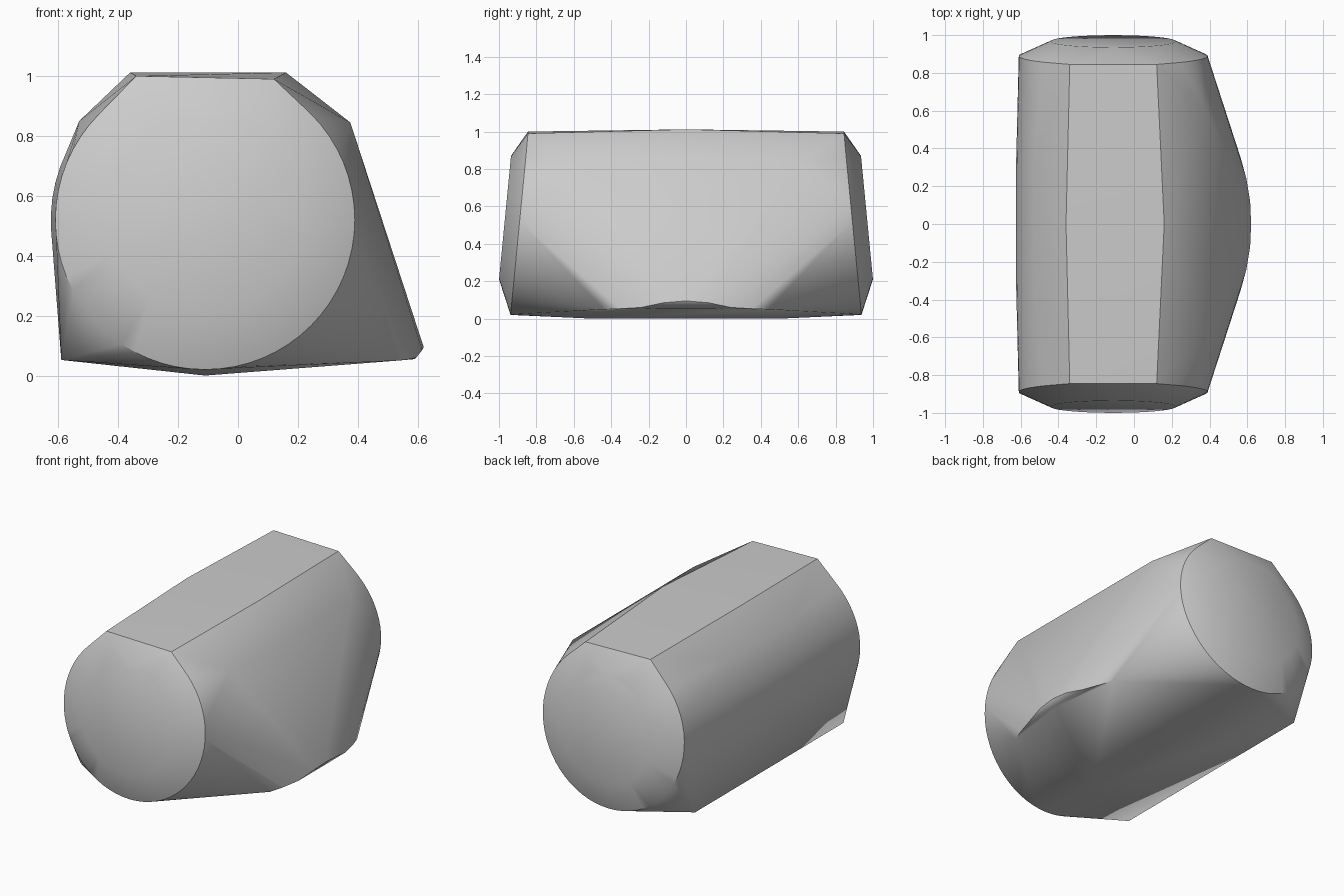
import bpy, bmesh
from math import cos, sin, radians

if "Cube" in bpy.data.objects:
    bpy.data.objects.remove(bpy.data.objects["Cube"])

CX, CZ = -0.11, 0.52          # centre of the round ends in the front view
bm = bmesh.new()


def both(x, y, z):
    """Add a point and its mirror image across y = 0."""
    for s in (1, -1) if y else (1,):
        bm.verts.new((x, s * y, z))


def end_ring(radius, lift, cz, gap=None):
    """Ring of points on the leaning end plane, at both ends."""
    steps = 64
    for i in range(steps):
        a = 360 * i / steps
        if gap and gap[0] < a < gap[1]:
            continue
        x, z = CX + radius * cos(radians(a)), cz + radius * sin(radians(a))
        both(x, 0.94 - 0.097 * z + lift, z)


# Domed round ends: outer rim and raised inner disc
end_ring(0.50, 0.0, CZ, (60, 120))
end_ring(0.33, 0.08, 0.54)

# Flat crowned top
for x, y, z in [(-0.34, 0.845, 1.0), (0.12, 0.845, 0.99),
                (-0.36, 0, 1.012), (0.16, 0, 1.012)]:
    both(x, y, z)

# Rounded left flank, slightly bulged in the middle
for a in range(142, 200, 6):
    both(CX + 0.515 * cos(radians(a)), 0.3, CZ + 0.515 * sin(radians(a)))
both(-0.53, 0.3, 0.85)

# Right shoulder, pointed lower right lip, left foot edge and keel
for x, y, z in [(0.375, 0.61, 0.845),
                (0.62, 0, 0.095), (0.615, 0.12, 0.085), (0.595, 0.24, 0.06),
                (0.59, 0, 0.055), (0.565, 0.35, 0.053), (0.535, 0.44, 0.05),
                (-0.59, 0.75, 0.052), (-0.11, 0.5, 0.0)]:
    both(x, y, z)

# Wrap everything in one convex body
hull = bmesh.ops.convex_hull(bm, input=bm.verts[:])
inside = {g for g in hull["geom_interior"] + hull["geom_unused"]
          if isinstance(g, bmesh.types.BMVert)}
bmesh.ops.delete(bm, geom=list(inside), context='VERTS')
bmesh.ops.dissolve_limit(bm, angle_limit=radians(1), verts=bm.verts[:], edges=bm.edges[:])
bmesh.ops.recalc_face_normals(bm, faces=bm.faces[:])

mesh = bpy.data.meshes.new("rounded_block")
bm.to_mesh(mesh)
bm.free()
body = bpy.data.objects.new("rounded_block", mesh)
bpy.context.collection.objects.link(body)
bpy.context.view_layer.objects.active = body
body.select_set(True)
bpy.ops.object.shade_smooth_by_angle(angle=radians(30))
